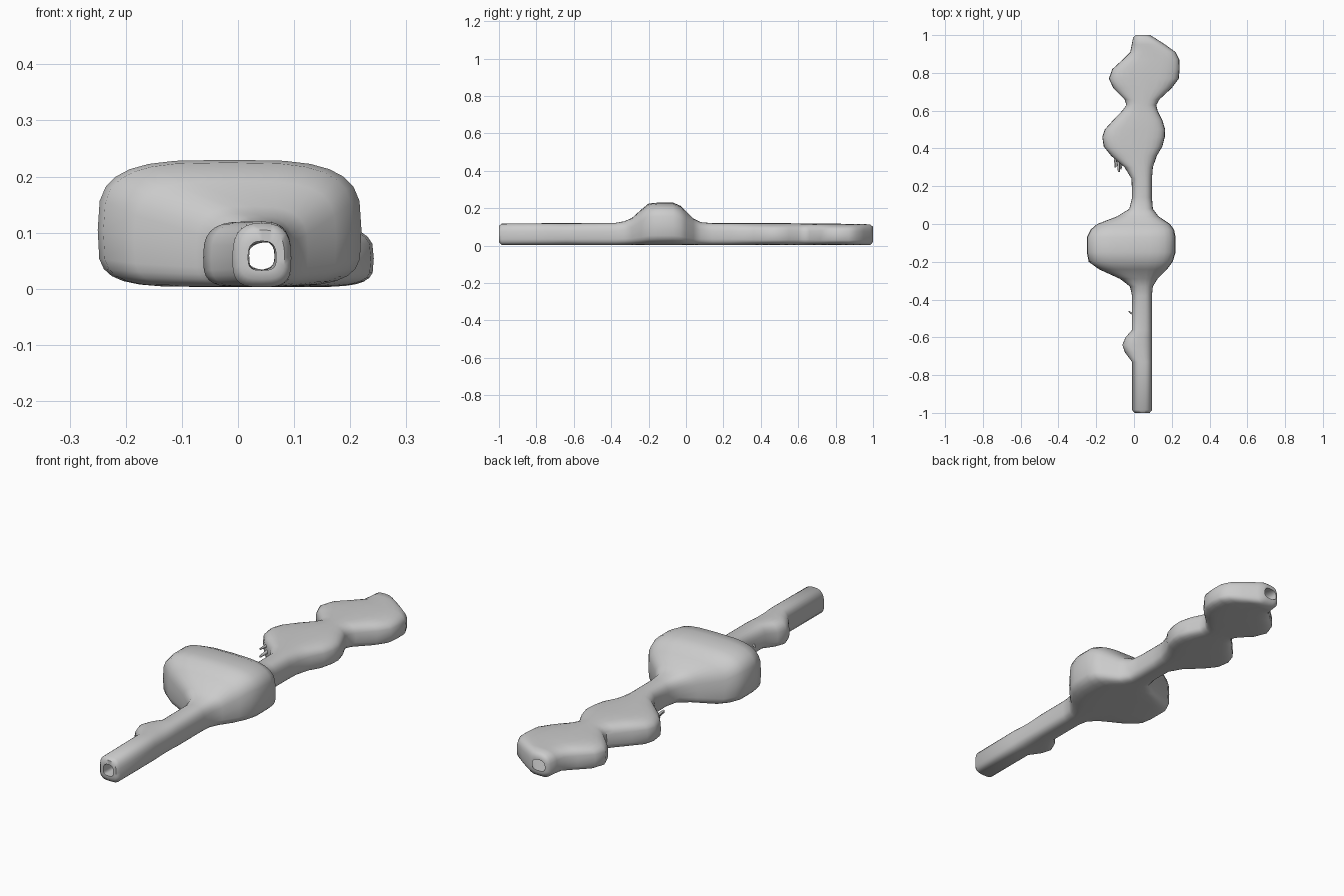
import bpy, bmesh, math
from mathutils import Vector

SIDES = 28

# stations along the tunnel: y, left x, right x, top z
STATIONS = [
    (-0.985, -0.01, 0.095, 0.117), (-0.73, -0.01, 0.095, 0.12),
    (-0.68, -0.048, 0.095, 0.12), (-0.64, -0.062, 0.095, 0.12),
    (-0.60, -0.045, 0.095, 0.12), (-0.56, -0.01, 0.095, 0.12),
    (-0.38, -0.01, 0.095, 0.121), (-0.33, -0.022, 0.10, 0.13),
    (-0.29, -0.075, 0.125, 0.147), (-0.24, -0.185, 0.175, 0.192),
    (-0.20, -0.24, 0.205, 0.225), (-0.15, -0.25, 0.22, 0.23),
    (-0.07, -0.25, 0.22, 0.23), (-0.03, -0.23, 0.212, 0.213),
    (0.0, -0.195, 0.19, 0.185), (0.04, -0.09, 0.13, 0.145),
    (0.08, -0.025, 0.10, 0.125), (0.14, -0.01, 0.095, 0.12),
    (0.24, -0.013, 0.095, 0.12), (0.30, -0.05, 0.10, 0.12),
    (0.36, -0.12, 0.12, 0.12), (0.41, -0.16, 0.15, 0.12),
    (0.46, -0.168, 0.163, 0.12), (0.50, -0.155, 0.165, 0.12),
    (0.55, -0.11, 0.15, 0.12), (0.60, -0.062, 0.125, 0.118),
    (0.63, -0.04, 0.118, 0.117), (0.66, -0.05, 0.135, 0.117),
    (0.72, -0.11, 0.20, 0.117), (0.77, -0.133, 0.237, 0.117),
    (0.82, -0.115, 0.242, 0.117), (0.87, -0.06, 0.24, 0.116),
    (0.91, -0.02, 0.22, 0.115), (0.95, -0.012, 0.165, 0.115),
    (0.985, -0.005, 0.11, 0.113),
]


def section(bm, y, xl, xr, zb, zt):
    """One rounded cross-section ring; the floor is squarer than the roof."""
    cx, cz = (xl + xr) / 2, zb + (zt - zb) * 0.45
    wide = min(1.0, max(0.0, (xr - xl - 0.1) / 0.2))
    ring = []
    for i in range(SIDES):
        a = math.tau * i / SIDES
        c, s = math.cos(a), math.sin(a)
        n = (2.7 + 0.7 * wide) if s >= 0 else (3.2 + 1.2 * wide)
        px = math.copysign(abs(c) ** (2 / n), c) * (xr - xl) / 2
        pz = math.copysign(abs(s) ** (2 / n), s) * (zt - cz if s >= 0 else cz - zb)
        ring.append(bm.verts.new((cx + px, y, cz + pz)))
    return ring


def make_object(bm, name):
    bmesh.ops.recalc_face_normals(bm, faces=bm.faces[:])
    mesh = bpy.data.meshes.new(name)
    bm.to_mesh(mesh)
    bm.free()
    obj = bpy.data.objects.new(name, mesh)
    bpy.context.collection.objects.link(obj)
    bpy.ops.object.select_all(action='DESELECT')
    obj.select_set(True)
    bpy.context.view_layer.objects.active = obj
    bpy.ops.object.shade_smooth_by_angle(angle=math.radians(50))
    return obj


# hollow tunnel: outer skin front to back, then inner skin back to front
bm = bmesh.new()
FLOOR, WALL = 0.003, 0.03
rings = [section(bm, y, l, r, FLOOR, t) for y, l, r, t in STATIONS]
rings.append(section(bm, 1.0, 0.008, 0.085, 0.02, 0.1))
for y, l, r, t in [(1.0, -0.015, 0.108, 0.113)] + STATIONS[-2:0:-1] + [(-1.0, -0.012, 0.098, 0.115)]:
    rings.append(section(bm, y, l + WALL, r - WALL, FLOOR + WALL, t - WALL))
rings.append(section(bm, -1.0, 0.003, 0.083, 0.017, 0.105))
for k, a in enumerate(rings):
    b = rings[(k + 1) % len(rings)]
    for i in range(SIDES):
        j = (i + 1) % SIDES
        bm.faces.new((a[i], a[j], b[j], b[i]))
make_object(bm, "tunnel_shell")


# small root-like spurs on the left wall
def spur(name, start, end, radius):
    start, end = Vector(start), Vector(end)
    bm = bmesh.new()
    d = end - start
    bmesh.ops.create_cone(bm, cap_ends=True, segments=8, radius1=radius,
                          radius2=radius * 0.5, depth=d.length)
    rot = d.to_track_quat('Z', 'Y').to_matrix().to_4x4()
    bmesh.ops.transform(bm, matrix=rot, verts=bm.verts[:])
    bmesh.ops.translate(bm, vec=(start + end) / 2, verts=bm.verts[:])
    make_object(bm, name)


spur("spur_long", (-0.085, 0.36, 0.06), (-0.08, 0.275, 0.06), 0.010)
spur("spur_side", (-0.10, 0.36, 0.075), (-0.098, 0.30, 0.08), 0.008)
spur("spur_low", (-0.065, 0.34, 0.045), (-0.07, 0.29, 0.04), 0.008)
spur("spur_front", (-0.003, -0.48, 0.06), (-0.028, -0.462, 0.06), 0.006)
